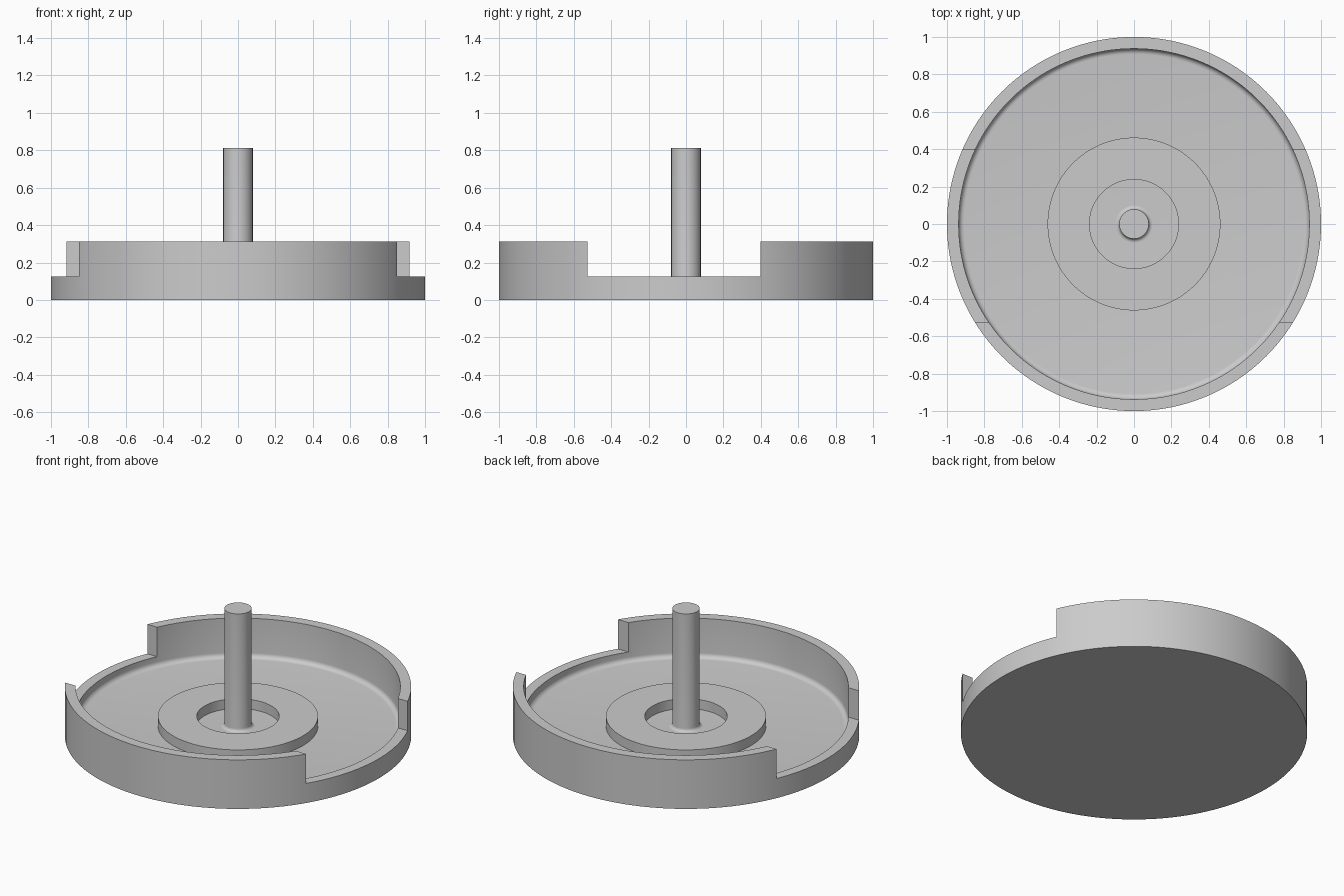
import bpy, bmesh, math
from mathutils import Vector

cube = bpy.data.objects.get("Cube")
if cube:
    bpy.data.objects.remove(cube, do_unlink=True)

grey = bpy.data.materials.new("plain_grey")
grey.use_nodes = True
colour = (0.6, 0.6, 0.6, 1)
grey.diffuse_color = colour
grey.node_tree.nodes["Principled BSDF"].inputs["Base Color"].default_value = colour

FLOOR, LEDGE, RIM, PIN_TOP = 0.0625, 0.125, 0.3125, 0.8125
INNER, PIN = 0.9375, 0.079


def add_object(name, bm):
    bmesh.ops.recalc_face_normals(bm, faces=bm.faces)
    mesh = bpy.data.meshes.new(name)
    bm.to_mesh(mesh)
    bm.free()
    mesh.materials.append(grey)
    obj = bpy.data.objects.new(name, mesh)
    bpy.context.collection.objects.link(obj)
    return obj


def fillet(r, z, radius, start, end, steps=6):
    """Arc points around centre (r, z), angles in degrees."""
    angles = [math.radians(start + (end - start) * i / steps) for i in range(steps + 1)]
    return [(r + radius * math.cos(a), z + radius * math.sin(a)) for a in angles]


def lathe(name, profile, closed=False, steps=128):
    """Spin an (r, z) profile about the z axis."""
    bm = bmesh.new()
    verts = [bm.verts.new((r, 0, z)) for r, z in profile]
    pairs = list(zip(verts, verts[1:]))
    if closed:
        pairs.append((verts[-1], verts[0]))
    edges = [bm.edges.new(p) for p in pairs]
    bmesh.ops.spin(bm, geom=verts + edges, cent=(0, 0, 0), axis=(0, 0, 1),
                   angle=math.tau, steps=steps, use_merge=True)
    bmesh.ops.remove_doubles(bm, verts=bm.verts, dist=0.0001)
    return add_object(name, bm)


def smooth(obj):
    bpy.ops.object.select_all(action="DESELECT")
    obj.select_set(True)
    bpy.context.view_layer.objects.active = obj
    bpy.ops.object.shade_smooth_by_angle(angle=math.radians(30))


# Round tray with a fillet where the floor meets the wall
bend = 0.03
tray = lathe("tray", [(0, 0), (1, 0), (1, RIM), (INNER, RIM)]
             + fillet(INNER - bend, FLOOR + bend, bend, 0, -90) + [(0, FLOOR)])

# Box that lowers the wall on both sides
front, back, top = -0.527, 0.398, 0.5
bm = bmesh.new()
bmesh.ops.create_cube(bm, size=1)
for v in bm.verts:
    v.co = Vector((v.co.x * 3, back if v.co.y > 0 else front, top if v.co.z > 0 else LEDGE))
cutter = add_object("wall_cutter", bm)
cutter.hide_render = True
cutter.hide_set(True)
cutter.display_type = "WIRE"
cut = tray.modifiers.new("wall_gaps", "BOOLEAN")
cut.operation = "DIFFERENCE"
cut.solver = "EXACT"
cut.object = cutter
bpy.context.view_layer.objects.active = tray
tray.select_set(True)
bpy.ops.object.modifier_apply(modifier=cut.name)
bpy.data.objects.remove(cutter, do_unlink=True)
smooth(tray)

# Raised flat ring around the centre
smooth(lathe("floor_ring", [(0.238, FLOOR), (0.462, FLOOR), (0.462, LEDGE), (0.238, LEDGE)],
             closed=True, steps=96))

# Centre pin with a small fillet at its foot
foot = 0.02
smooth(lathe("centre_pin", [(0, PIN_TOP), (PIN, PIN_TOP)]
             + fillet(PIN + foot, FLOOR + foot, foot, 180, 270), steps=48))
